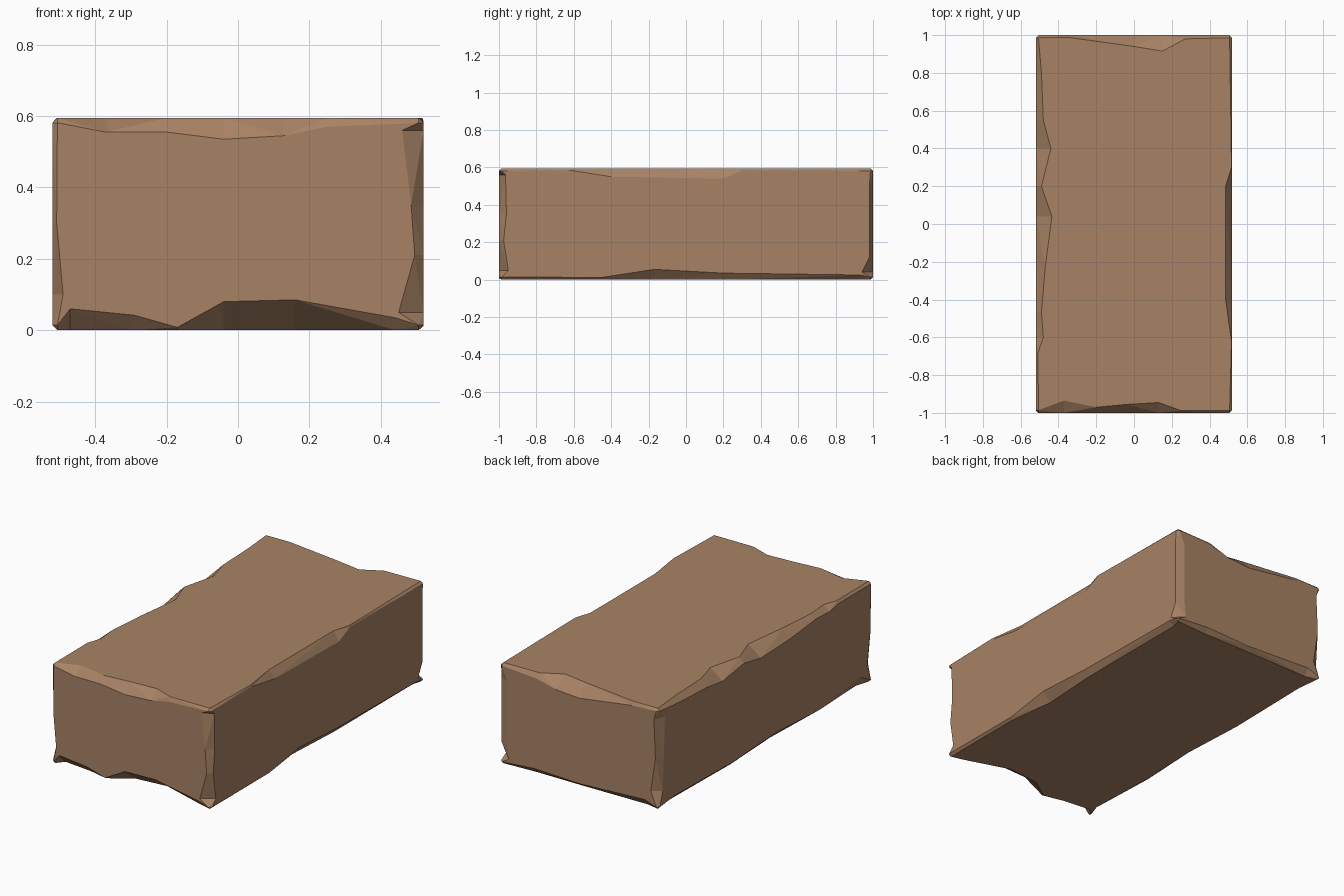
import bpy, bmesh

if "Cube" in bpy.data.objects:
    bpy.data.objects.remove(bpy.data.objects["Cube"])

LO = (-0.52, -1.0, 0.0)
HI = (0.52, 1.0, 0.595)
END = 0.014          # wear at the very corners
X, Y, Z = 0, 1, 2
edges = {}


def others(k):
    return [a for a in (X, Y, Z) if a != k]


def chip(axis, si, sj, *pts):
    """Wear along one edge: (position, inset on 1st face, inset on 2nd face)."""
    edges[axis, si, sj] = pts


# edges along x: insets on front/back face, then on top/bottom face
chip(X, 0, 1, (-0.37, .04, .065), (-0.2, .04, .03), (-.04, .06, .045), (.13, .05, .055), (.25, .025, .012))
chip(X, 0, 0, (-.47, .06, .06), (-.29, .042, .04), (-.17, .008, .015), (-.04, .08, .10),
     (.16, .085, .12), (.44, .035, .03))
chip(X, 1, 1, (-.35, .02, .012), (0, .07, .06), (.15, .06, .085), (.27, .03, .02))
chip(X, 1, 0, (-.43, .04, .03), (0, .02, .025), (.3, .03, .025))

# edges along y: insets on left/right face, then on top/bottom face
chip(Y, 0, 1, (-.68, .015, .012), (-.6, .03, .04), (-.47, .025, .03), (-.23, .05, .05), (.04, .06, .085),
     (.2, .03, .03), (.4, .06, .08), (.55, .04, .04), (.8, .03, .03))
chip(Y, 1, 1, (-.62, .01, .004), (-.4, .045, .035), (.2, .055, .035), (.3, .01, .004))
chip(Y, 0, 0, (-.9, .06, .04), (-.5, .02, .03), (-.1, .04, .04), (.3, .02, .02), (.85, .03, .03))
chip(Y, 1, 0, (-.45, .012, .015), (-.17, .055, .05), (.2, .035, .03), (.93, .025, .03))

# upright edges: insets on left/right face, then on front/back face
chip(Z, 0, 0, (.1, .05, .03), (.3, .02, .012))
chip(Z, 1, 0, (.05, .05, .07), (.21, .025, .025), (.35, .04, .035), (.56, .035, .06))
chip(Z, 0, 1, (.1, .04, .05), (.3, .05, .02), (.53, .06, .03))
chip(Z, 1, 1, (.04, .06, .06), (.12, .02, .05), (.5, .02, .05))

bm = bmesh.new()


def wall(a, s, inset=0.0):
    return HI[a] - inset if s else LO[a] + inset


# one vertex per face at each corner of the block
corner = {}
for cx in (0, 1):
    for cy in (0, 1):
        for cz in (0, 1):
            c = (cx, cy, cz)
            for f in (X, Y, Z):
                corner[f, c] = bm.verts.new([wall(a, c[a], 0 if a == f else END) for a in (X, Y, Z)])
            bm.faces.new([corner[f, c] for f in (X, Y, Z)])

# chipped strips along the twelve edges
rails = {}
for (k, si, sj), pts in edges.items():
    i, j = others(k)
    ends = []
    for sk in (0, 1):
        c = [0, 0, 0]
        c[k], c[i], c[j] = sk, si, sj
        ends.append(tuple(c))
    ra, rb = [corner[i, ends[0]]], [corner[j, ends[0]]]
    for t, a, b in pts:
        p, q = [0, 0, 0], [0, 0, 0]
        p[k] = q[k] = t
        p[i], p[j] = wall(i, si), wall(j, sj, a)
        q[j], q[i] = wall(j, sj), wall(i, si, b)
        ra.append(bm.verts.new(p))
        rb.append(bm.verts.new(q))
    ra.append(corner[i, ends[1]])
    rb.append(corner[j, ends[1]])
    for n in range(len(ra) - 1):
        bm.faces.new((ra[n], ra[n + 1], rb[n + 1], rb[n]))
    rails[i, si, j, sj] = ra
    rails[j, sj, i, si] = rb

# six flat sides with ragged outlines
for f in (X, Y, Z):
    u, v = others(f)
    for s in (0, 1):
        loop = (rails[f, s, v, 0][:-1] + rails[f, s, u, 1][:-1]
                + rails[f, s, v, 1][:0:-1] + rails[f, s, u, 0][:0:-1])
        bm.faces.new(loop)

bmesh.ops.recalc_face_normals(bm, faces=bm.faces)
bmesh.ops.triangulate(bm, faces=bm.faces)

mesh = bpy.data.meshes.new("chipped_block")
bm.to_mesh(mesh)
bm.free()
mat = bpy.data.materials.new("clay brown")
mat.diffuse_color = (0.39, 0.226, 0.128, 1)
mat.use_nodes = True
mat.node_tree.nodes["Principled BSDF"].inputs["Base Color"].default_value = mat.diffuse_color
mesh.materials.append(mat)
bpy.context.collection.objects.link(bpy.data.objects.new("chipped_block", mesh))
